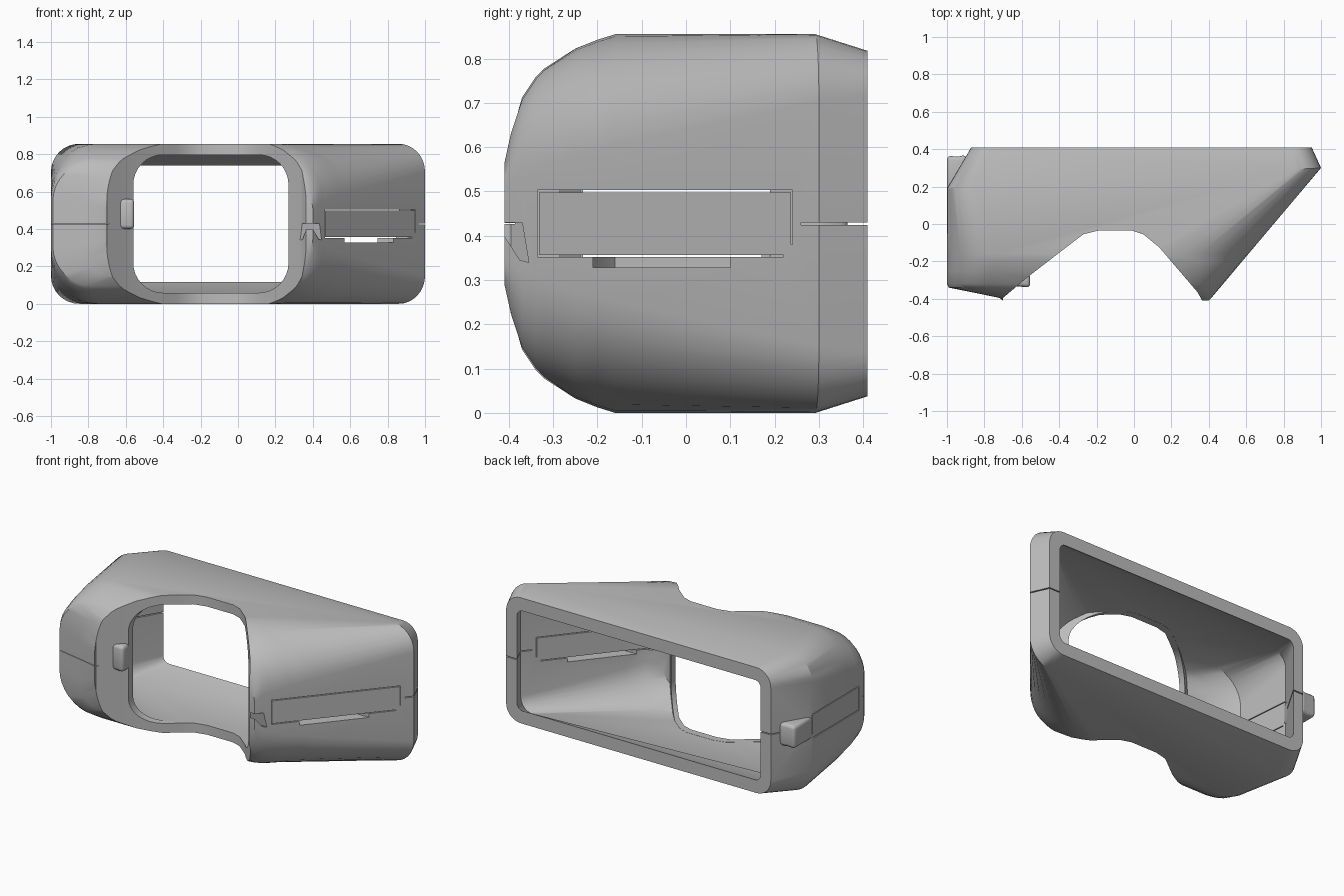
import bpy, bmesh, math

if "Cube" in bpy.data.objects:
    bpy.data.objects.remove(bpy.data.objects["Cube"])

grey = bpy.data.materials.new("plain grey")
grey.use_nodes = True
grey.diffuse_color = (0.5, 0.5, 0.5, 1)
grey.node_tree.nodes["Principled BSDF"].inputs["Base Color"].default_value = (0.5, 0.5, 0.5, 1)

MID = 0.4275  # mid height of the housing


def finish(name, bm):
    bmesh.ops.recalc_face_normals(bm, faces=bm.faces)
    mesh = bpy.data.meshes.new(name)
    bm.to_mesh(mesh)
    bm.free()
    mesh.materials.append(grey)
    obj = bpy.data.objects.new(name, mesh)
    bpy.context.collection.objects.link(obj)
    return obj


def section(y0, y1, x0, x1, half, r, rx, steps=8):
    """Rounded rectangle from x0 at y0 to x1 at y1; rx widens the corners on the x1 side."""
    pts = []
    for i, (sx, sz) in enumerate([(1, 1), (-1, 1), (-1, -1), (1, -1)]):
        wide = rx if sx > 0 else r
        cx = (x1 - wide) if sx > 0 else (x0 + wide)
        for k in range(steps + 1):
            a = math.pi / 2 * (i + k / steps)
            x = cx + wide * math.cos(a)
            y = y0 + (y1 - y0) * (x - x0) / (x1 - x0)
            pts.append((x, y, MID + sz * (half - r) + r * math.sin(a)))
    return pts


def loft(name, stations):
    """Skin the sections one after another."""
    bm = bmesh.new()
    rings = [[bm.verts.new(p) for p in section(*s)] for s in stations]
    n = len(rings[0])
    for a, b in zip(rings, rings[1:]):
        for i in range(n):
            j = (i + 1) % n
            bm.faces.new((a[i], a[j], b[j], b[i]))
    bm.faces.new(rings[0])
    bm.faces.new(rings[-1])
    return finish(name, bm)


def prism(name, pts, axis, lo, hi):
    """Extrude a polygon along z (points x, y) or along x (points y, z)."""
    bm = bmesh.new()
    place = (lambda p, t: (p[0], p[1], t)) if axis == "z" else (lambda p, t: (t, p[0], p[1]))
    a = [bm.verts.new(place(p, lo)) for p in pts]
    b = [bm.verts.new(place(p, hi)) for p in pts]
    for i in range(len(pts)):
        j = (i + 1) % len(pts)
        bm.faces.new((a[i], a[j], b[j], b[i]))
    bm.faces.new(a)
    bm.faces.new(b)
    return finish(name, bm)


def apply_all(obj):
    bpy.context.view_layer.objects.active = obj
    for mod in list(obj.modifiers):
        bpy.ops.object.modifier_apply(modifier=mod.name)


def cut(target, cutter):
    cutter.hide_render = True
    mod = target.modifiers.new("cut", "BOOLEAN")
    mod.operation = "DIFFERENCE"
    mod.solver = "EXACT"
    mod.object = cutter
    apply_all(target)
    bpy.data.objects.remove(cutter)


def slit(target, y0, y1, z0, z1, x0, x1):
    cut(target, prism("slit", [(y0, z0), (y1, z0), (y1, z1), (y0, z1)], "x", x0, x1))


# Outer housing, from the narrow front to the slanting chamfer at the back
housing = loft("housing", [
    (-0.41, -0.41, -0.70, 0.40, 0.14, 0.06, 0.05),
    (-0.395, -0.395, -0.72, 0.414, 0.21, 0.12, 0.08),
    (-0.37, -0.37, -0.84, 0.435, 0.285, 0.17, 0.12),
    (-0.34, -0.34, -0.99, 0.46, 0.33, 0.21, 0.18),
    (-0.32, -0.32, -1.0, 0.477, 0.35, 0.22, 0.21),
    (-0.25, -0.25, -1.0, 0.536, 0.395, 0.24, 0.30),
    (-0.20, -0.20, -1.0, 0.578, 0.415, 0.25, 0.37),
    (-0.16, -0.16, -1.0, 0.612, 0.4275, 0.25, 0.43),
    (0.19, 0.30, -1.0, 1.0, 0.4275, 0.15, 0.14),
    (0.41, 0.41, -0.87, 0.95, 0.39, 0.10, 0.10),
])

# Scooped valley across the front
valley = [(-0.70, -0.5), (-0.70, -0.395), (-0.57, -0.285), (-0.33, -0.10), (-0.27, -0.055),
          (-0.19, -0.035), (-0.01, -0.035), (0.05, -0.055), (0.135, -0.125),
          (0.34, -0.365), (0.37, -0.42), (0.37, -0.5)]
cut(housing, prism("valley_cutter", valley, "z", -0.2, 1.2))

# Hollow chamber, open at the back, held behind the valley wall
chamber = loft("chamber_cutter", [
    (-0.285, -0.285, -0.64, 0.37, 0.29, 0.15, 0.14),
    (-0.24, -0.24, -0.80, 0.46, 0.33, 0.18, 0.27),
    (-0.16, -0.16, -0.90, 0.53, 0.37, 0.19, 0.32),
    (0.19, 0.31, -0.93, 0.92, 0.37, 0.09, 0.08),
    (0.411, 0.411, -0.80, 0.875, 0.31, 0.04, 0.04),
    (0.5, 0.5, -0.80, 0.875, 0.31, 0.04, 0.04),
])
cut(chamber, prism("valley_wall", [(x, y + 0.045) for x, y in valley], "z", -0.2, 1.2))
cut(housing, chamber)

# Front window
cut(housing, loft("window_cutter", [
    (y, y, -0.56, 0.27, 0.369, 0.16, 0.16) for y in (-0.6, 0.03)
]))

# Slits around the clip panel on each side wall, and the seam
for x0, x1, front, back in [(0.33, 1.2, -0.335, 0.24), (-1.2, -0.8, -0.27, 0.19)]:
    slit(housing, front, back, 0.498, 0.503, x0, x1)
    slit(housing, front, back - 0.02, 0.352, 0.357, x0, x1)
    slit(housing, front, front + 0.003, 0.357, 0.498, x0, x1)
    slit(housing, back - 0.003, back, 0.38, 0.498, x0, x1)
    slit(housing, back + 0.02, 0.45, 0.424, 0.43, x0, x1)
slit(housing, -0.21, 0.10, 0.328, 0.353, 0.33, 1.2)
slit(housing, -0.5, -0.30, 0.426, 0.429, -1.2, -0.69)
cut(housing, prism("notch_cutter", [(-0.43, 0.43), (-0.375, 0.345), (-0.355, 0.34), (-0.37, 0.43)],
                   "x", 0.3, 0.6))


# Hooks at the ends of the clip panels
def hook(name, pts, z0, z1):
    obj = prism(name, pts, "z", z0, z1)
    mod = obj.modifiers.new("round", "BEVEL")
    mod.width = 0.02
    mod.segments = 3
    apply_all(obj)
    return obj


hooks = [
    hook("back_hook", [(-1.0, 0.17), (-0.93, 0.17), (-0.88, 0.30), (-0.90, 0.37),
                       (-0.94, 0.36), (-1.0, 0.365)], 0.35, 0.49),
    hook("front_hook", [(-0.66, -0.33), (-0.555, -0.34), (-0.555, -0.27), (-0.62, -0.25)], 0.40, 0.56),
]

# Soft shading with crisp edges
bpy.ops.object.select_all(action="DESELECT")
for obj in [housing] + hooks:
    obj.select_set(True)
bpy.context.view_layer.objects.active = housing
bpy.ops.object.shade_smooth_by_angle(angle=math.radians(32))
